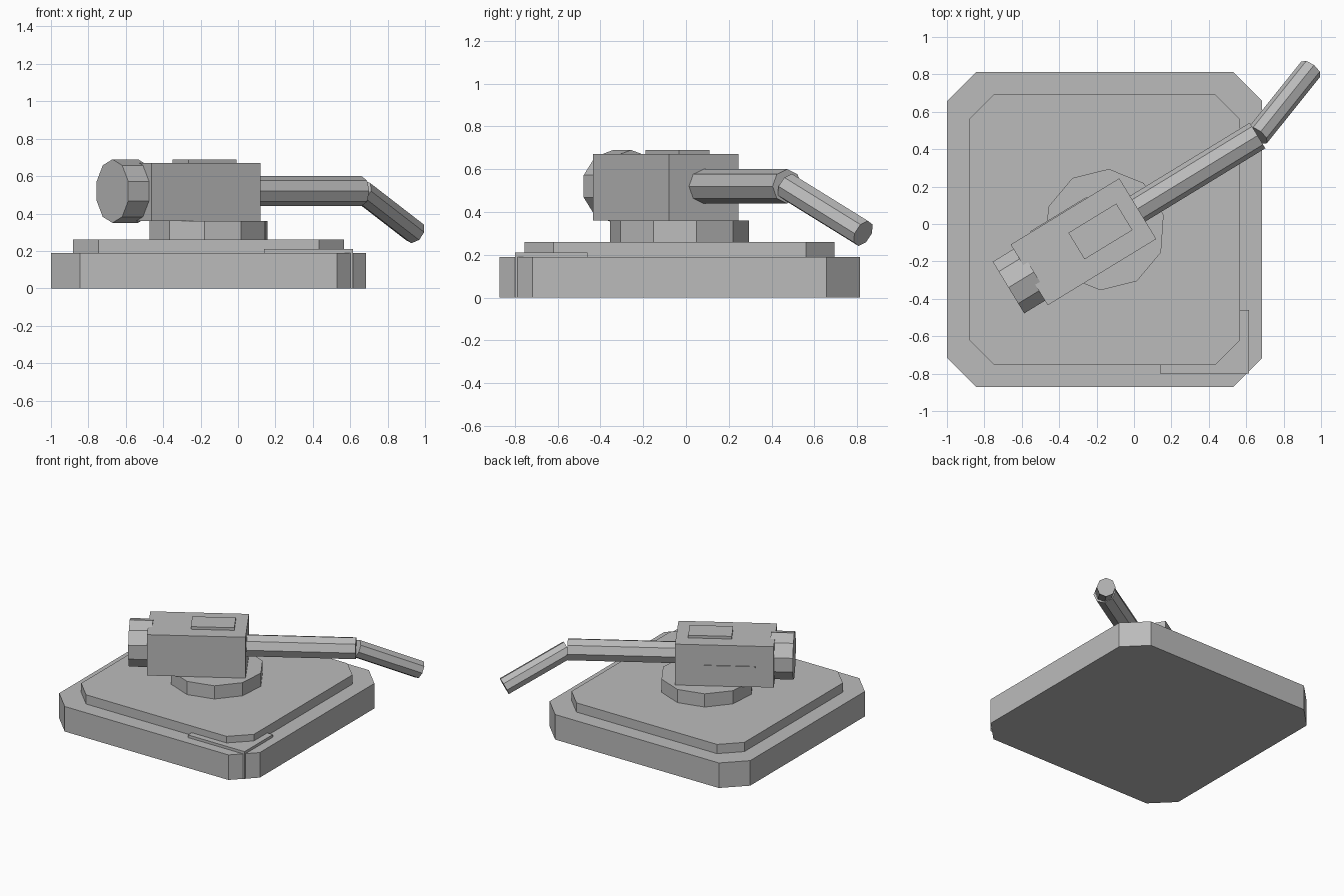
import bpy, bmesh, math
from mathutils import Vector, Matrix

cube = bpy.data.objects.get("Cube")
if cube:
    bpy.data.objects.remove(cube, do_unlink=True)

grey = bpy.data.materials.new("plain grey")
grey.use_nodes = True
grey.diffuse_color = (0.5, 0.5, 0.5, 1)
grey.node_tree.nodes["Principled BSDF"].inputs["Base Color"].default_value = (0.5, 0.5, 0.5, 1)

HUB = Vector((-0.157, -0.03, 0))
TURN = math.radians(31.4)
# Frame of the swivelled head: local x runs along the barrel
HEAD = Matrix.Translation((-0.27, -0.095, 0)) @ Matrix.Rotation(TURN, 4, "Z")


def prism(name, outline, z0, z1, matrix=Matrix()):
    """Extrude a flat outline between two heights."""
    bm = bmesh.new()
    face = bm.faces.new([bm.verts.new((x, y, z0)) for x, y in outline])
    moved = bmesh.ops.extrude_face_region(bm, geom=[face])["geom"]
    top = [v for v in moved if isinstance(v, bmesh.types.BMVert)]
    bmesh.ops.translate(bm, vec=(0, 0, z1 - z0), verts=top)
    bmesh.ops.recalc_face_normals(bm, faces=bm.faces)
    mesh = bpy.data.meshes.new(name)
    bm.to_mesh(mesh)
    bm.free()
    mesh.transform(matrix)
    mesh.materials.append(grey)
    obj = bpy.data.objects.new(name, mesh)
    bpy.context.collection.objects.link(obj)
    return obj


def rect(x0, x1, y0, y1):
    return [(x0, y0), (x1, y0), (x1, y1), (x0, y1)]


def cut_square(h, c):
    """Square of half size h with corners cut by c."""
    k = h - c
    return [(k, -h), (h, -k), (h, k), (k, h), (-k, h), (-h, k), (-h, -k), (-k, -h)]


def ngon(n, r, start=0.0):
    steps = [math.radians(start) + math.tau * i / n for i in range(n)]
    return [(r * math.cos(a), r * math.sin(a)) for a in steps]


def rod(name, a, b, n, r):
    """Polygonal rod between two points with a corner pointing up."""
    d = Vector(b) - Vector(a)
    z = d.normalized()
    side = Vector((0, 0, 1)).cross(z).normalized()
    up = z.cross(side)
    turn = Matrix((side, up, z)).transposed().to_4x4()
    return prism(name, ngon(n, r, 90), 0, d.length, Matrix.Translation(a) @ turn)


# Stepped base
place = Matrix.Translation(HUB)
prism("base_slab", cut_square(0.842, 0.155), 0, 0.19, place)
prism("base_step", cut_square(0.725, 0.135), 0.19, 0.26, place)
prism("corner_block", rect(0.14, 0.615, -0.80, -0.46), 0, 0.21)

# Swivel and head
prism("swivel", ngon(10, 0.325, 14), 0.26, 0.36, place)
prism("head_box", rect(-0.34, 0.34, -0.19, 0.19), 0.36, 0.67, HEAD)
prism("top_hatch", rect(-0.047, 0.253, -0.083, 0.083), 0.67, 0.69,
      HEAD @ Matrix.Translation((0.003, 0, 0)))
prism("side_ridge", rect(-0.213, 0.14, 0.185, 0.196), 0.507, 0.517, HEAD)
rod("rear_drum", HEAD @ Vector((-0.47, 0, 0.52)), HEAD @ Vector((-0.31, 0, 0.52)), 10, 0.17)

# Barrel with a drooping front part
bend = HEAD @ Vector((1.09, 0, 0.52))
rod("barrel", HEAD @ Vector((0.3, 0, 0.52)), bend, 8, 0.08)
rod("bent_barrel", bend, Vector((0.945, 0.828, 0.30)), 8, 0.065)
